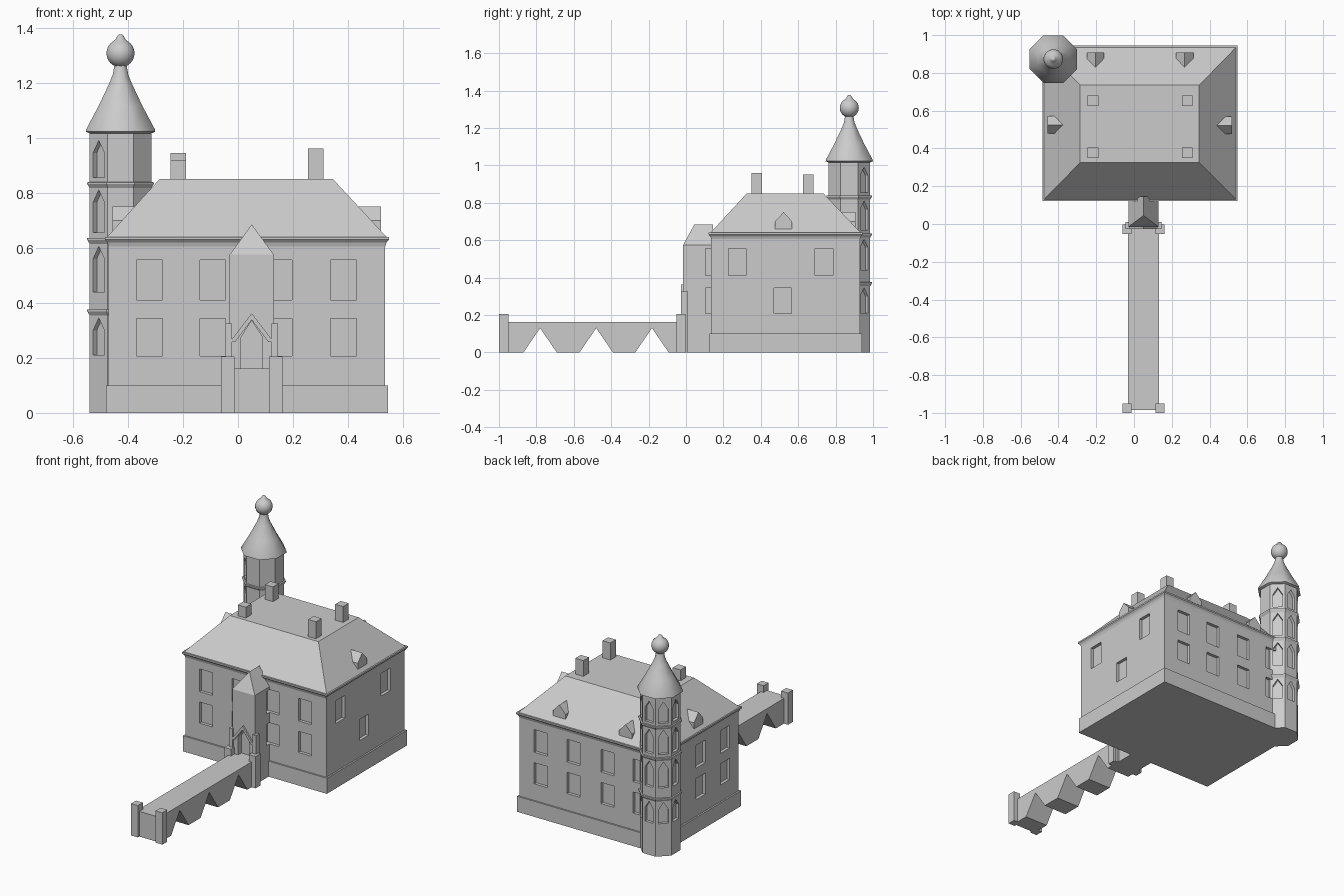
import bpy, bmesh, math
from mathutils import Vector

if "Cube" in bpy.data.objects:
    bpy.data.objects.remove(bpy.data.objects["Cube"])


def finish(name, bm, smooth=None):
    bmesh.ops.recalc_face_normals(bm, faces=bm.faces)
    me = bpy.data.meshes.new(name)
    bm.to_mesh(me)
    bm.free()
    ob = bpy.data.objects.new(name, me)
    bpy.context.collection.objects.link(ob)
    if smooth:
        select(ob)
        bpy.ops.object.shade_smooth_by_angle(angle=math.radians(smooth))
    return ob


def select(ob):
    bpy.ops.object.select_all(action='DESELECT')
    ob.select_set(True)
    bpy.context.view_layer.objects.active = ob


def add_loft(bm, rings):
    vs = [[bm.verts.new(p) for p in r] for r in rings]
    n = len(vs[0])
    for a, b in zip(vs, vs[1:]):
        for i in range(n):
            j = (i + 1) % n
            bm.faces.new((a[i], a[j], b[j], b[i]))
    bm.faces.new(vs[0][::-1])
    bm.faces.new(vs[-1])


def loft(name, rings, smooth=None):
    bm = bmesh.new()
    add_loft(bm, rings)
    return finish(name, bm, smooth)


def rect(x0, x1, y0, y1, z):
    return [(x0, y0, z), (x1, y0, z), (x1, y1, z), (x0, y1, z)]


def box_rings(x0, x1, y0, y1, z0, z1):
    return [rect(x0, x1, y0, y1, z0), rect(x0, x1, y0, y1, z1)]


def prism_rings(profile, angle, origin, d0, d1):
    """Profile (sideways, z) swept outward from d0 to d1 along a compass angle."""
    out = Vector((math.cos(angle), math.sin(angle), 0))
    side = Vector((-out.y, out.x, 0))
    o = Vector((origin[0], origin[1], 0))
    return [[o + out * d + side * s + Vector((0, 0, z)) for s, z in profile] for d in (d0, d1)]


def gable(w, z0, z1, z2):
    return [(-w, z0), (w, z0), (w, z1), (0, z2), (-w, z1)]


def cut(ob, ring_sets):
    bm = bmesh.new()
    for r in ring_sets:
        add_loft(bm, r)
    cutter = finish("cutter", bm)
    cutter.hide_render = True
    m = ob.modifiers.new("cut", 'BOOLEAN')
    m.operation, m.solver, m.object = 'DIFFERENCE', 'EXACT', cutter
    select(ob)
    bpy.ops.object.modifier_apply(modifier=m.name)
    bpy.data.objects.remove(cutter)


# House walls with plinth and flared cornice
X0, X1, Y0, Y1 = -0.47, 0.535, 0.135, 0.93


def house(o, z):
    return rect(X0 - o, X1 + o, Y0 - o, Y1 + o, z)


walls = loft("house_walls", [house(0.01, 0), house(0.01, 0.1), house(0, 0.1), house(0, 0.605),
                             house(0.005, 0.62), house(0.014, 0.63), house(0.014, 0.64),
                             house(-0.01, 0.64)])

# Hipped roof with flat top
loft("roof", [rect(-0.478, 0.542, 0.128, 0.937, 0.637), rect(-0.285, 0.345, 0.325, 0.735, 0.85)])

# Window recesses
ROWS = [(0.207, 0.343), (0.41, 0.556)]
front_cuts, other_cuts = [], []
for z0, z1 in ROWS:
    for x in (-0.322, -0.092, 0.15, 0.383):
        front_cuts.append(box_rings(x - 0.047, x + 0.047, 0.105, Y0 + 0.02, z0, z1))
        other_cuts.append(box_rings(x - 0.047, x + 0.047, Y1 - 0.02, Y1 + 0.05, z0, z1))
    for y in (0.275, 0.52):
        other_cuts.append(box_rings(X0 - 0.05, X0 + 0.02, y - 0.047, y + 0.047, z0, z1))
for y, row in ((0.275, 1), (0.738, 1), (0.517, 0)):
    other_cuts.append(box_rings(X1 - 0.02, X1 + 0.05, y - 0.047, y + 0.047, *ROWS[row]))
cut(walls, front_cuts + other_cuts)

# Chimneys
for x, y, top in ((-0.217, 0.377, 0.92), (-0.217, 0.653, 0.945), (0.283, 0.377, 0.96), (0.283, 0.653, 0.952)):
    loft("chimney", box_rings(x - 0.028, x + 0.028, y - 0.028, y + 0.028, 0.8, top))

# Dormers on the back and both ends
for x, y, deg in ((-0.457, 0.525, 180), (0.52, 0.522, 0), (-0.204, 0.907, 90), (0.268, 0.907, 90)):
    loft("dormer", prism_rings(gable(0.046, 0.65, 0.7, 0.75), math.radians(deg), (x, y), -0.1, 0))

# Porch with hipped front
CX = 0.05
bm = bmesh.new()
p = [bm.verts.new(v) for z in (0, 0.575) for v in rect(CX - 0.08, CX + 0.08, -0.015, 0.145, z)]
a, b = bm.verts.new((CX, 0.045, 0.685)), bm.verts.new((CX, 0.145, 0.685))
for f in ((p[3], p[2], p[1], p[0]), (p[0], p[1], p[5], p[4]), (p[1], p[2], p[6], p[5]),
          (p[2], p[3], p[7], b, p[6]), (p[3], p[0], p[4], p[7]),
          (p[4], p[5], a), (p[5], p[6], b, a), (p[7], p[4], a, b)):
    bm.faces.new(f)
porch = finish("porch", bm)
door = prism_rings(gable(0.039, 0.16, 0.275, 0.335), -math.pi / 2, (CX, 0), -0.02, 0.05)
cut(porch, front_cuts + [door])

# Door surround: pointed hood and side posts
hood = [(-0.072, 0.258), (-0.06, 0.258), (0, 0.338), (0.06, 0.258), (0.072, 0.258), (0.072, 0.268),
        (0, 0.362), (-0.072, 0.268)]
loft("door_hood", prism_rings(hood, -math.pi / 2, (CX, 0), 0.005, 0.026))
for s in (-1, 1):
    x = CX + s * 0.083
    loft("door_post", box_rings(x - 0.012, x + 0.012, -0.026, 0.01, 0, 0.325))

# Bridge with three pointed arches
side = [(-0.985, 0.162), (-0.985, 0)]
for y in (-0.78, -0.48, -0.182):
    side += [(y - 0.089, 0), (y, 0.13), (y + 0.089, 0)]
side += [(0.0, 0), (0.0, 0.162)]
loft("bridge", prism_rings(side, 0, (CX, 0), -0.082, 0.082))
for s in (-1, 1):
    for y in (-0.975, -0.027):
        x = CX + s * 0.087
        loft("bridge_post", box_rings(x - 0.024, x + 0.024, y - 0.025, y + 0.025, 0, 0.205))

# Octagonal tower with flared ledges
TX, TY = -0.427, 0.873


def ring(apothem, z, n=8):
    r = apothem / math.cos(math.pi / n)
    return [(TX + r * math.cos((i + 0.5) * math.tau / n), TY + r * math.sin((i + 0.5) * math.tau / n), z)
            for i in range(n)]


rings = [ring(0.112, 0)]
for z in (0.372, 0.632, 0.835):
    rings += [ring(0.112, z - 0.018), ring(0.121, z - 0.003), ring(0.121, z + 0.003), ring(0.112, z + 0.004)]
rings.append(ring(0.112, 1.025))
tower = loft("tower", rings)
lancets = []
for z0, z1 in ((0.21, 0.345), (0.44, 0.605), (0.655, 0.81), (0.855, 0.99)):
    for k in range(1, 6):
        lancets.append(prism_rings(gable(0.029, z0, z1 - 0.045, z1), k * math.pi / 4, (TX, TY), 0.093, 0.15))
cut(tower, lancets)

# Tower spire, ball and tip
loft("spire", [ring(r, z) for r, z in ((0.11, 1.015), (0.126, 1.022), (0.125, 1.03), (0.08, 1.115),
                                       (0.042, 1.195), (0.028, 1.23), (0.022, 1.265))], 50)
ball = [(0.051 * math.sin(t), 1.307 - 0.051 * math.cos(t)) for t in [math.radians(d) for d in range(15, 160, 15)]]
loft("finial", [ring(r, z, 16) for r, z in ball + [(0.017, 1.36), (0.01, 1.372), (0.004, 1.376)]], 50)
